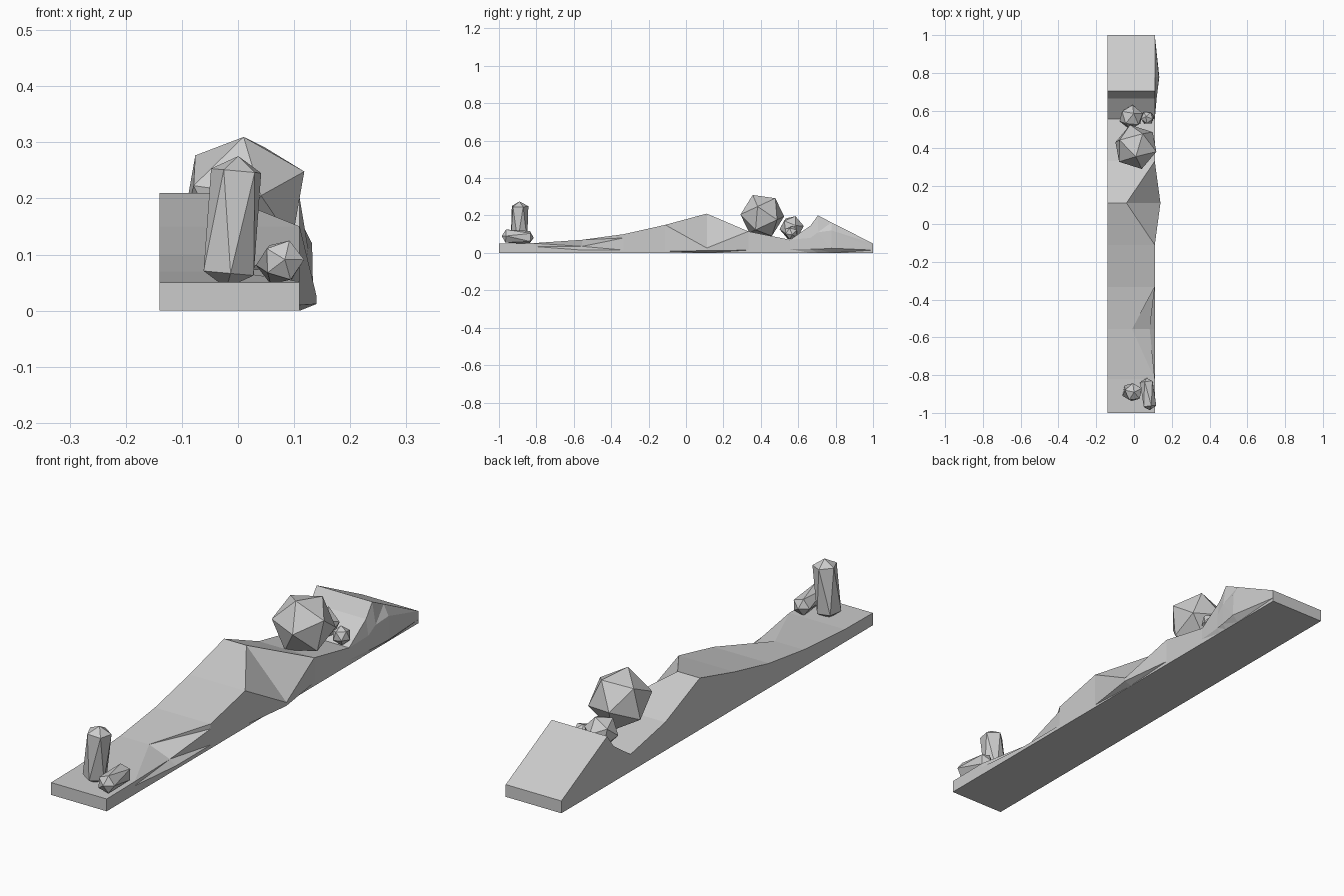
import bpy, bmesh
from mathutils import Vector, Matrix

if "Cube" in bpy.data.objects:
    bpy.data.objects.remove(bpy.data.objects["Cube"])

LEFT, RIGHT = -0.14, 0.11

# Terrain cross-sections: y, top height, top edge x, upper bank (x, z), lower bank (x, z)
sections = [
    (-1.000, .050, .11, (.11, .035), (.11, .015)),
    (-0.820, .052, .11, (.11, .035), (.11, .015)),
    (-0.556, .070, -.01, (.083, .035), (.11, .015)),
    (-0.333, .100, .11, (.11, .080), (.11, .015)),
    (-0.111, .150, .11, (.11, .090), (.11, .010)),
    (0.111, .210, -.04, (.14, .026), (.14, .012)),
    (0.333, .115, .11, (.11, .055), (.11, .015)),
    (0.556, .070, .11, (.11, .040), (.11, .020)),
    (0.665, .145, .11, (.12, .080), (.12, .020)),
    (0.705, .200, .11, (.125, .110), (.125, .020)),
    (0.778, .163, .11, (.132, .120), (.134, .025)),
    (1.000, .050, .11, (.11, .030), (.11, .015)),
]


def finish(bm, name):
    bmesh.ops.recalc_face_normals(bm, faces=bm.faces)
    mesh = bpy.data.meshes.new(name)
    bm.to_mesh(mesh)
    bm.free()
    obj = bpy.data.objects.new(name, mesh)
    bpy.context.collection.objects.link(obj)
    return obj


def rock(name, center, radius, axis, side=(1, 0, 0), length=None):
    """Icosahedron with one pole along axis; length stretches it into a crystal."""
    bm = bmesh.new()
    bmesh.ops.create_icosphere(bm, subdivisions=1, radius=radius)
    if length:
        for v in bm.verts:
            pole = abs(v.co.z) > radius * .9
            half = length / 2 if pole else length / 2 - radius * .5
            v.co.z = half if v.co.z > 0 else -half
    z = Vector(axis).normalized()
    x = Vector(side)
    x = (x - z * x.dot(z)).normalized()
    rot = Matrix((x, z.cross(x), z)).transposed().to_4x4()
    bmesh.ops.transform(bm, matrix=Matrix.Translation(center) @ rot, verts=bm.verts)
    return finish(bm, name)


# Terrain strip with eroded right bank
bm = bmesh.new()
rings = []
for y, z, tx, a, b in sections:
    pts = [(LEFT, 0), (LEFT, z), (tx, z), a, b, (RIGHT, 0)]
    rings.append([bm.verts.new((px, y, pz)) for px, pz in pts])
for r, s in zip(rings, rings[1:]):
    for i in range(6):
        j = (i + 1) % 6
        bm.faces.new((r[i], r[j], s[j], s[i]))
bm.faces.new(rings[0])
bm.faces.new(rings[-1])
bank = [f for f in bm.faces if len(f.verts) == 4 and max(v.co.x for v in f.verts) > .1
        and min(v.co.x for v in f.verts) > -.1]
bmesh.ops.triangulate(bm, faces=bank)
finish(bm, "terrain_strip")

# Boulders in the dip
rock("large_boulder", (.01, .408, .2), .121, (0, -.42, .9), (.92, -.2, .38))
rock("medium_boulder", (-.015, .565, .135), .066, (.2, .3, .9), (1, .3, 0))
rock("small_boulder", (.072, .562, .108), .037, (-.2, .2, .9), (1, -.4, 0))

# Crystals at the front end
rock("tall_crystal", (-.01, -.89, .158), .053, (.09, 0, 1), (.9, .4, 0), .236)
rock("fallen_crystal", (.075, -.9, .086), .041, (.1, -1, .06), (.3, 0, 1), .172)
